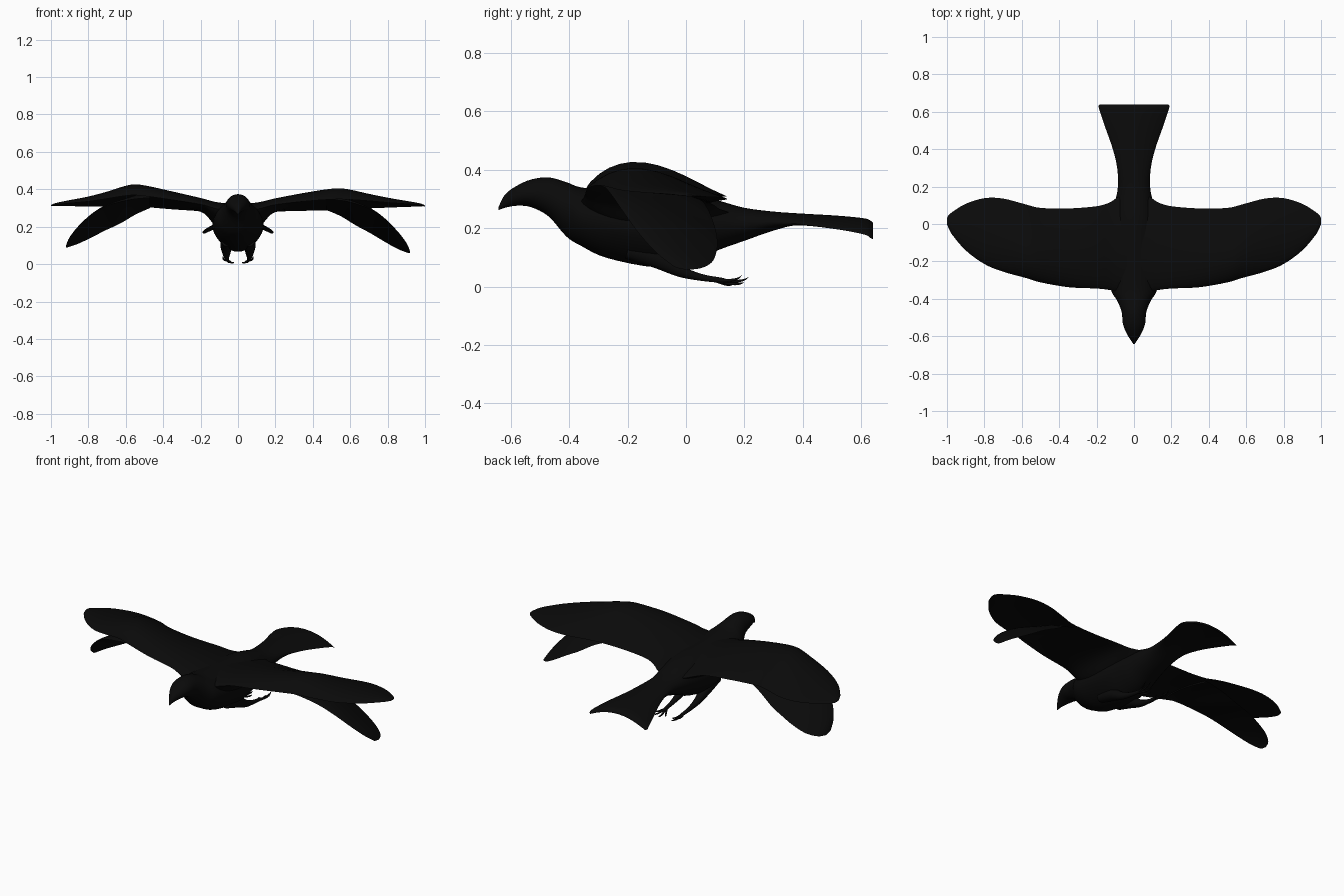
import bpy, bmesh, math

black = bpy.data.materials.new("matte black")
black.diffuse_color = (0.003, 0.003, 0.003, 1)


def smooth_rows(rows, sub):
    """Catmull-Rom interpolation through rows of parameters."""
    out = []
    n = len(rows)
    for i in range(n - 1):
        p0, p1 = rows[max(i - 1, 0)], rows[i]
        p2, p3 = rows[i + 1], rows[min(i + 2, n - 1)]
        for k in range(sub):
            t = k / sub
            out.append([0.5 * (2 * b + (c - a) * t + (2 * a - 5 * b + 4 * c - d) * t * t
                               + (3 * b - a - 3 * c + d) * t ** 3)
                        for a, b, c, d in zip(p0, p1, p2, p3)])
    out.append(list(rows[-1]))
    return out


def loft(name, rings):
    """Skin a list of equal-sized rings and close both ends."""
    bm = bmesh.new()
    vs = [[bm.verts.new(p) for p in r] for r in rings]
    n = len(rings[0])
    for a, b in zip(vs, vs[1:]):
        for i in range(n):
            j = (i + 1) % n
            bm.faces.new((a[i], a[j], b[j], b[i]))
    bm.faces.new(vs[0])
    bm.faces.new(vs[-1])
    bmesh.ops.recalc_face_normals(bm, faces=bm.faces)
    me = bpy.data.meshes.new(name)
    bm.to_mesh(me)
    bm.free()
    me.materials.append(black)
    ob = bpy.data.objects.new(name, me)
    bpy.context.collection.objects.link(ob)
    bpy.context.view_layer.objects.active = ob
    ob.select_set(True)
    bpy.ops.object.shade_smooth_by_angle(angle=math.radians(50))
    ob.select_set(False)
    return ob


def body_ring(row):
    y, w, top, bot, droop = row
    # narrower belly between neck and rump
    taper = 0.22 * max(0, min(1, (y + 0.4) / 0.15, (0.15 - y) / 0.15))
    ring = []
    for i in range(28):
        a = 2 * math.pi * i / 28
        c, s = math.cos(a), math.sin(a)
        z = (top + bot) / 2 + (top - bot) / 2 * s - droop * c * c
        ring.append((w * c * (1 - taper * max(0, -s)), y, z))
    return ring


# head, body and fanned tail: y, half width, top, bottom, side droop
body = [
    (-0.642, 0.003, 0.272, 0.262, 0), (-0.62, 0.018, 0.315, 0.27, 0),
    (-0.58, 0.042, 0.345, 0.277, 0), (-0.53, 0.06, 0.367, 0.272, 0),
    (-0.47, 0.066, 0.374, 0.24, 0), (-0.41, 0.09, 0.358, 0.172, 0),
    (-0.36, 0.12, 0.34, 0.14, 0), (-0.27, 0.134, 0.333, 0.098, 0),
    (-0.1, 0.138, 0.325, 0.066, 0), (0.02, 0.124, 0.315, 0.085, 0),
    (0.11, 0.103, 0.295, 0.125, 0), (0.2, 0.086, 0.27, 0.157, 0),
    (0.3, 0.09, 0.257, 0.192, 0.004), (0.4, 0.113, 0.25, 0.216, 0.02),
    (0.52, 0.155, 0.243, 0.222, 0.036), (0.61, 0.185, 0.234, 0.217, 0.047),
    (0.632, 0.189, 0.226, 0.211, 0.052), (0.64, 0.18, 0.22, 0.21, 0.052)]
loft("body_and_tail", [body_ring(r) for r in smooth_rows(body, 4)])


def wing_ring(row, side):
    x, yl, yt, zl, zt, top, bot, lift = row
    if side > 0:
        lift = 0
    n = 14
    ring = []
    for k in range(2 * n):
        upper = k <= n
        t = k / n if upper else 2 - k / n
        t = 0.5 - 0.5 * math.cos(math.pi * t)
        arch = max(0, math.sin(math.pi * t ** 0.76)) ** 0.88 * (top if upper else bot)
        z = zl + (zt - zl) * t + arch
        ring.append((side * x, yl + (yt - yl) * t, z + lift))
    return ring


# wings: x, leading y, trailing y, leading z, trailing z, top arch, bottom arch, left lift
wing = [
    (0.0, -0.37, 0.15, 0.285, 0.25, 0.052, -0.1, 0),
    (0.08, -0.363, 0.145, 0.29, 0.255, 0.05, -0.09, 0),
    (0.13, -0.353, 0.115, 0.30, 0.266, 0.047, -0.07, 0),
    (0.2, -0.345, 0.095, 0.318, 0.28, 0.047, -0.018, 0.002),
    (0.35, -0.338, 0.083, 0.335, 0.285, 0.063, 0.008, 0.008),
    (0.5, -0.312, 0.086, 0.346, 0.288, 0.078, 0.025, 0.018),
    (0.58, -0.288, 0.105, 0.346, 0.293, 0.075, 0.03, 0.022),
    (0.7, -0.255, 0.136, 0.338, 0.298, 0.052, 0.017, 0.012),
    (0.8, -0.214, 0.138, 0.329, 0.302, 0.036, 0.007, 0.006),
    (0.9, -0.141, 0.108, 0.322, 0.306, 0.022, 0, 0.004),
    (0.97, -0.06, 0.065, 0.317, 0.308, 0.012, -0.002, 0.002),
    (0.99, -0.025, 0.048, 0.313, 0.31, 0.007, -0.002, 0.002),
    (1.0, 0.0, 0.033, 0.311, 0.31, 0.003, -0.002, 0.002)]

# folded-down second wing tips under the main wings
tip = [
    (0.47, -0.295, 0.06, 0.345, 0.29, 0.055, 0.02, 0.01),
    (0.55, -0.278, 0.08, 0.34, 0.256, 0.045, 0.015, 0.008),
    (0.63, -0.262, 0.098, 0.323, 0.207, 0.038, 0.005, 0.01),
    (0.71, -0.24, 0.107, 0.293, 0.164, 0.032, 0.003, 0.016),
    (0.78, -0.208, 0.105, 0.246, 0.122, 0.026, 0, 0.022),
    (0.85, -0.157, 0.088, 0.177, 0.083, 0.019, 0, 0.028),
    (0.9, -0.098, 0.05, 0.113, 0.063, 0.011, -0.002, 0.03),
    (0.92, -0.04, 0.005, 0.068, 0.058, 0.003, -0.002, 0.03)]


def tube(name, pts):
    """Tapered round limb running backwards: x, y, z, radius."""
    loft(name, [[(x + r * math.cos(a), y + 0.3 * r * math.sin(a), z + r * math.sin(a))
                 for a in [2 * math.pi * i / 10 for i in range(10)]]
                for x, y, z, r in smooth_rows(pts, 4)])


for side, label in ((1, "right"), (-1, "left")):
    loft(label + "_wing", [wing_ring(r, side) for r in smooth_rows(wing, 4)])
    loft(label + "_lower_wing_tip", [wing_ring(r, side) for r in smooth_rows(tip, 4)])
    # thigh and shank trailing under the body
    tube(label + "_leg", [(side * x, y, z, r) for x, y, z, r in (
        (0.06, -0.2, 0.125, 0.03), (0.062, -0.1, 0.095, 0.032),
        (0.062, -0.02, 0.053, 0.02), (0.06, 0.05, 0.032, 0.012),
        (0.057, 0.12, 0.022, 0.009), (0.057, 0.135, 0.021, 0.005))])
    # curled toes
    for i, (dx, y, z) in enumerate(((0.024, 0.192, 0.04), (0.008, 0.214, 0.032),
                                    (-0.014, 0.198, 0.014), (-0.034, 0.165, 0.01))):
        tube(f"{label}_toe_{i + 1}", [
            (side * 0.057, 0.1, 0.022, 0.007),
            (side * (0.057 + dx * 0.6), 0.1 + (y - 0.1) * 0.55, z * 0.45 + 0.004, 0.005),
            (side * (0.057 + dx * 0.9), 0.1 + (y - 0.1) * 0.85, z * 0.7, 0.004),
            (side * (0.057 + dx), y, z, 0.001)])
